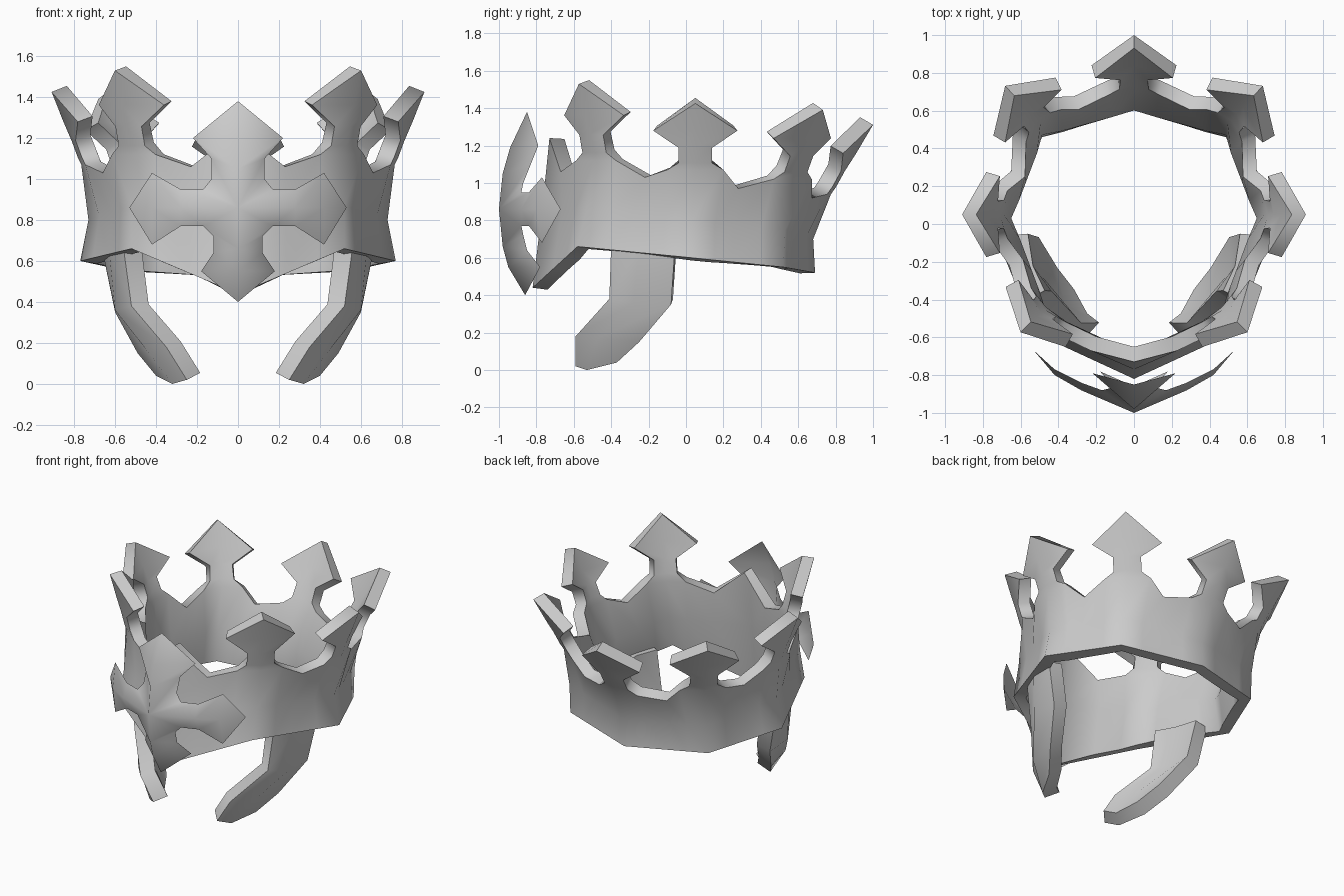
import bpy, bmesh, math
from mathutils import Vector

cube = bpy.data.objects.get("Cube")
if cube:
    bpy.data.objects.remove(cube)

metal = bpy.data.materials.new("grey_metal")
metal.use_nodes = True
metal.diffuse_color = (0.6, 0.6, 0.6, 1)
metal.node_tree.nodes["Principled BSDF"].inputs["Base Color"].default_value = (0.6, 0.6, 0.6, 1)


def make_object(name, faces, thickness, angle):
    """Weld a half sheet given as point loops, mirror it and thicken it inward."""
    bm = bmesh.new()
    for loop in faces:
        bm.faces.new([bm.verts.new(p) for p in loop])
    bmesh.ops.remove_doubles(bm, verts=bm.verts, dist=0.0005)
    mesh = bpy.data.meshes.new(name)
    bm.to_mesh(mesh)
    bm.free()
    mesh.materials.append(metal)
    obj = bpy.data.objects.new(name, mesh)
    bpy.context.collection.objects.link(obj)
    mirror = obj.modifiers.new("mirror", 'MIRROR')
    mirror.merge_threshold = 0.001
    if thickness:
        solid = obj.modifiers.new("thickness", 'SOLIDIFY')
        solid.thickness = thickness
        solid.offset = -1
    bpy.ops.object.select_all(action='DESELECT')
    obj.select_set(True)
    bpy.context.view_layer.objects.active = obj
    bpy.ops.object.convert(target='MESH')
    bpy.ops.object.shade_smooth_by_angle(angle=math.radians(angle))
    return obj


def strip(rows):
    """Quads between neighbouring rows of points."""
    return [(a[i], a[i + 1], b[i + 1], b[i])
            for a, b in zip(rows, rows[1:]) for i in range(len(a) - 1)]


# Prong outline: half width, height, share of the outward lean, edge set-back
PROFILE = [(0.15, 0, 0, 0.02), (0.09, 0.04, 0.12, 0.02),
           (0.09, 0.13, 0.33, 0.02), (0.225, 0.23, 0.6, 0.07)]
TIP_HEIGHT = 0.39


def prong(azimuth, shift, base_z, near, far, scale=1.0):
    """Rows of left, middle and right points, and the tip."""
    a = math.radians(azimuth)
    out = Vector((math.cos(a), math.sin(a), 0))
    side = Vector((-math.sin(a), math.cos(a), 0))

    def place(t, height, lean, back):
        p = out * (near + (far - near) * lean - back) + side * (t + shift)
        return p + Vector((0, 0, base_z + height * scale))

    rows = [[place(-w, h, k, b), place(0, h, k, 0), place(w, h, k, b)]
            for w, h, k, b in PROFILE]
    return rows, place(0, TIP_HEIGHT, 1, 0)


prongs = [prong(-45, 0.02, 1.12, 0.72, 0.83, 1.05),
          prong(0, 0.05, 1.07, 0.765, 0.91, 0.91),
          prong(47, 0.0, 1.02, 0.80, 1.0, 0.95),
          prong(90, 0.0, 0.94, 0.775, 1.0, 0.95)]

# Band corners: lower rim and waist, from front to back
lower = [Vector(p) for p in [(0, -0.82, 0.44), (0.52, -0.58, 0.66), (0.77, 0.03, 0.6),
                             (0.54, 0.52, 0.55), (0, 0.69, 0.52)]]
waist = [Vector(p) for p in [(0, -0.77, 0.85), (0.52, -0.53, 0.87), (0.73, 0.03, 0.8),
                             (0.54, 0.53, 0.75), (0, 0.68, 0.7)]]
valleys = [Vector(p) for p in [(0.23, -0.67, 1.06), (0.66, -0.22, 1.03),
                               (0.65, 0.28, 0.97), (0.32, 0.675, 0.92)]]

columns = [(lower[0], waist[0], Vector((0, -0.73, 1.24)))]
crown_faces = []
for i, (rows, tip) in enumerate(prongs):
    left, middle, right = rows[0]

    def column(share, top, k=i):
        return (lower[k].lerp(lower[k + 1], share), waist[k].lerp(waist[k + 1], share), top)

    columns += [column(0.45, valleys[i]), column(0.75, left), column(1, middle)]
    if i < 3:
        columns.append(column(0.25, right, i + 1))
        crown_faces += strip(rows)
        crown_faces += [(rows[-1][0], rows[-1][1], tip), (rows[-1][1], rows[-1][2], tip)]
    else:  # the back prong is completed by the mirror
        half = [[r[0], Vector((0, r[1].y, r[1].z))] for r in rows]
        crown_faces += strip(half) + [(*half[-1], Vector((0, tip.y, tip.z)))]

for a, b in zip(columns, columns[1:]):
    for r in range(2):
        crown_faces.append((a[r], b[r], b[r + 1], a[r + 1]))
make_object("crown_band", crown_faces, 0.08, 80)

# Folded cross plate in front of the band: ridge points, then edge points
ridge = [(0, -0.86, 0.4), (0, -0.95, 0.55), (0, -0.98, 0.66), (0, -1, 0.86),
         (0, -0.98, 1.05), (0, -0.94, 1.19), (0, -0.85, 1.38)]
low_arm = [(0.18, -0.78, 0.55), (0.12, -0.85, 0.64), (0.12, -0.87, 0.72), (0.17, -0.88, 0.77)]
high_arm = [(0.17, -0.88, 0.95), (0.13, -0.87, 1.0), (0.13, -0.83, 1.1), (0.22, -0.79, 1.2)]
arm_under = [low_arm[3], (0.28, -0.84, 0.77), (0.42, -0.77, 0.68)]
arm_ridge = [ridge[3], (0.28, -0.88, 0.86), (0.42, -0.8, 0.86)]
arm_over = [high_arm[0], (0.28, -0.84, 0.95), (0.42, -0.77, 1.03)]
arm_tip = (0.53, -0.67, 0.86)
cross = strip([arm_under, arm_ridge, arm_over])
cross += [(arm_under[2], arm_tip, arm_ridge[2]), (arm_ridge[2], arm_tip, arm_over[2]),
          (ridge[0], low_arm[0], ridge[1]), (ridge[1], low_arm[0], low_arm[1], ridge[2]),
          (ridge[2], low_arm[1], low_arm[2]), (ridge[2], low_arm[2], low_arm[3], ridge[3]),
          (ridge[3], high_arm[0], high_arm[1]), (ridge[3], high_arm[1], high_arm[2], ridge[4]),
          (ridge[4], high_arm[2], high_arm[3], ridge[5]), (ridge[5], high_arm[3], ridge[6])]
make_object("front_cross", cross, 0, 120)

# Curved cheek guards hanging from the band: front edge, outer bulge, back edge
guard = [[(0.25, -0.59, 0.02), (0.32, -0.53, 0.0), (0.40, -0.37, 0.04)],
         [(0.35, -0.59, 0.18), (0.45, -0.47, 0.17), (0.49, -0.25, 0.15)],
         [(0.52, -0.41, 0.38), (0.60, -0.28, 0.36), (0.60, -0.08, 0.35)],
         [(0.56, -0.40, 0.67), (0.63, -0.25, 0.66), (0.66, -0.06, 0.64)]]
make_object("cheek_guards", strip(guard), 0.1, 70)
